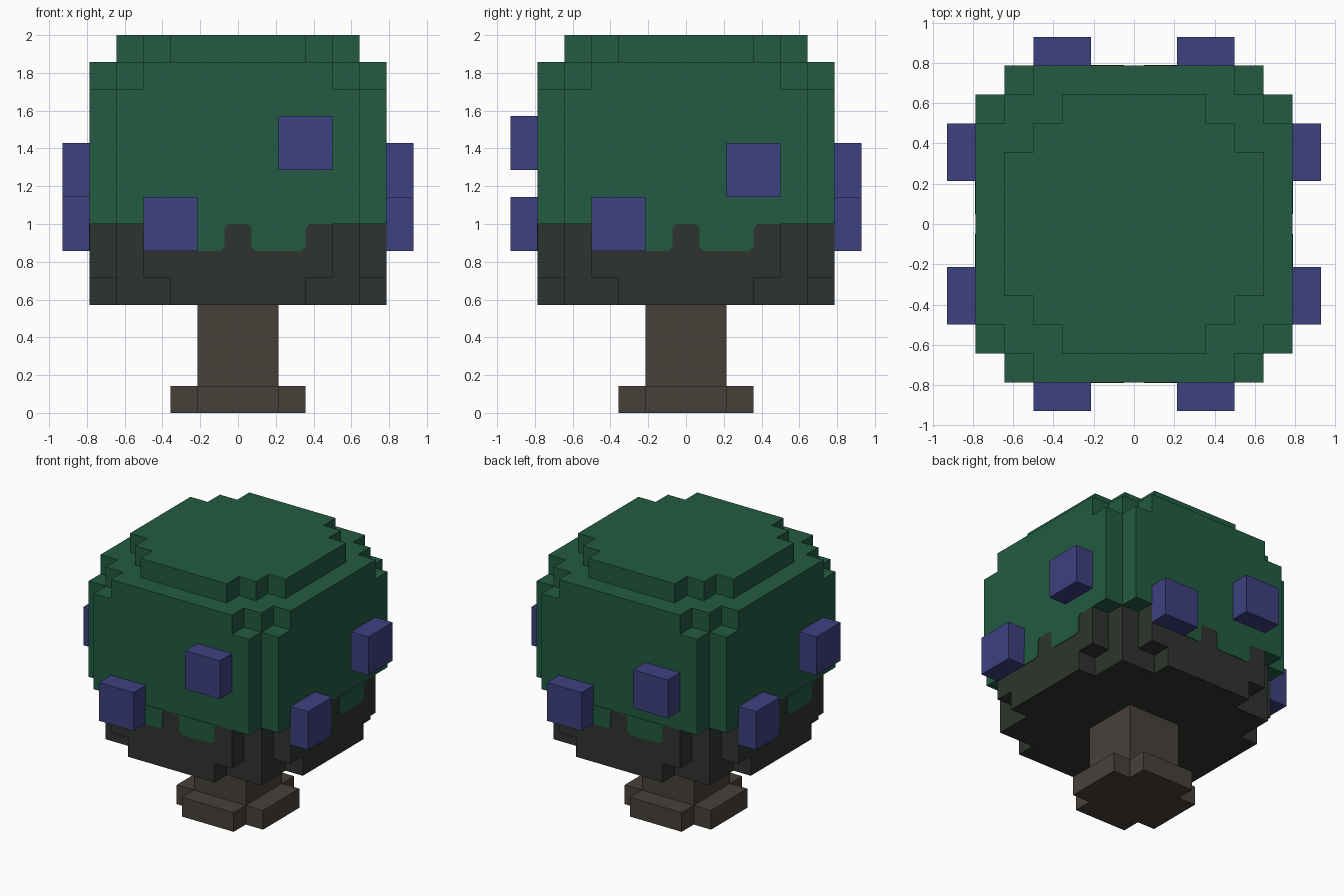
import bpy, bmesh, math
from mathutils import Matrix, Vector

if "Cube" in bpy.data.objects:
    bpy.data.objects.remove(bpy.data.objects["Cube"])

U = 1 / 7  # one block


def material(name, rgb):
    m = bpy.data.materials.new(name)
    m.diffuse_color = (*rgb, 1)
    m.use_nodes = True
    m.node_tree.nodes["Principled BSDF"].inputs["Base Color"].default_value = m.diffuse_color
    return m


GREEN = material("leaf green", (0.0168, 0.1046, 0.0545))
DARK = material("dark underside", (0.0284, 0.0343, 0.0273))
BLUE = material("berry blue", (0.0467, 0.0529, 0.2159))
BROWN = material("bark brown", (0.063, 0.0513, 0.0423))


def finish(name, bm, mats, matrix=Matrix()):
    bm.transform(Matrix.Scale(U, 4) @ matrix)
    mesh = bpy.data.meshes.new(name)
    bm.to_mesh(mesh)
    bm.free()
    for m in mats:
        mesh.materials.append(m)
    ob = bpy.data.objects.new(name, mesh)
    bpy.context.collection.objects.link(ob)
    return ob


def blocks(name, layers, mats, split=None):
    """Outer skin of stacked layers; each is (z0, z1, [(half x, half y), ...])."""
    cells = {(x, y, z) for z0, z1, rects in layers for z in range(z0, z1)
             for x in range(-6, 7) for y in range(-6, 7)
             if any(abs(x) < a and abs(y) < b for a, b in rects)}
    bm = bmesh.new()
    for c in cells:
        centre = Vector(c) + Vector((0, 0, 0.5))
        for axis in range(3):
            for s in (-1, 1):
                n = Vector([s * (i == axis) for i in range(3)])
                if tuple(int(v) for v in Vector(c) + n) in cells:
                    continue
                a = Vector([float(i == (axis + 1) % 3) for i in range(3)]) / 2
                b = n.cross(a)
                mid = centre + n / 2
                f = bm.faces.new([bm.verts.new(mid + p) for p in (a + b, b - a, -a - b, a - b)])
                f.material_index = int(split is not None and mid.z < split - 0.01)
    bmesh.ops.remove_doubles(bm, verts=bm.verts, dist=0.001)
    bmesh.ops.dissolve_limit(bm, angle_limit=0.01, verts=bm.verts, edges=bm.edges,
                             delimit={'MATERIAL'})
    return finish(name, bm, mats)


# Trunk with a cross-shaped foot
blocks("trunk", [(0, 1, [(2.5, 1.5), (1.5, 2.5)]), (1, 4, [(1.5, 1.5)])], [BROWN])

# Leafy crown with stepped corners, dark below block height 7
blocks("crown", [
    (4, 5, [(5.5, 2.5), (4.5, 4.5), (2.5, 5.5)]),
    (5, 7, [(5.5, 3.5), (4.5, 4.5), (3.5, 5.5)]),
    (7, 12, [(5.5, 4.5), (4.5, 5.5)]),
    (12, 13, [(5.5, 3.5), (4.5, 4.5), (3.5, 5.5)]),
    (13, 14, [(4.5, 2.5), (3.5, 3.5), (2.5, 4.5)]),
], [GREEN, DARK], split=7)

# Berries and hanging leaf edges on each of the four sides
for k, (side, high) in enumerate([("front", 9), ("right", 8), ("back", 8), ("left", 8)]):
    turn = Matrix.Rotation(k * math.pi / 2, 4, 'Z')
    for u, z, label in ((-2.5, 6, "low"), (2.5, high, "high")):
        bm = bmesh.new()
        bmesh.ops.create_cube(bm, size=1, matrix=Matrix.Translation((u, -6, z + 1))
                              @ Matrix.Diagonal((2, 1, 2, 1)))
        finish(f"{side}_{label}_berry", bm, [BLUE], turn)
    c = 0.15  # clipped corner
    half = [(1 + c, 7), (1, 7 - c), (1, 6 + c), (1 - c, 6)]
    outline = half + [(-x, z) for x, z in reversed(half)]
    for u in (-1.5, 1.5):
        bm = bmesh.new()
        face = bm.faces.new([bm.verts.new((u + x, -5.5, z)) for x, z in outline])
        ext = bmesh.ops.extrude_face_region(bm, geom=[face])
        bmesh.ops.translate(bm, vec=(0, -0.03, 0),
                            verts=[v for v in ext["geom"] if isinstance(v, bmesh.types.BMVert)])
        bmesh.ops.recalc_face_normals(bm, faces=bm.faces)
        finish(f"{side}_leaf_edge_{'a' if u < 0 else 'b'}", bm, [GREEN], turn)
